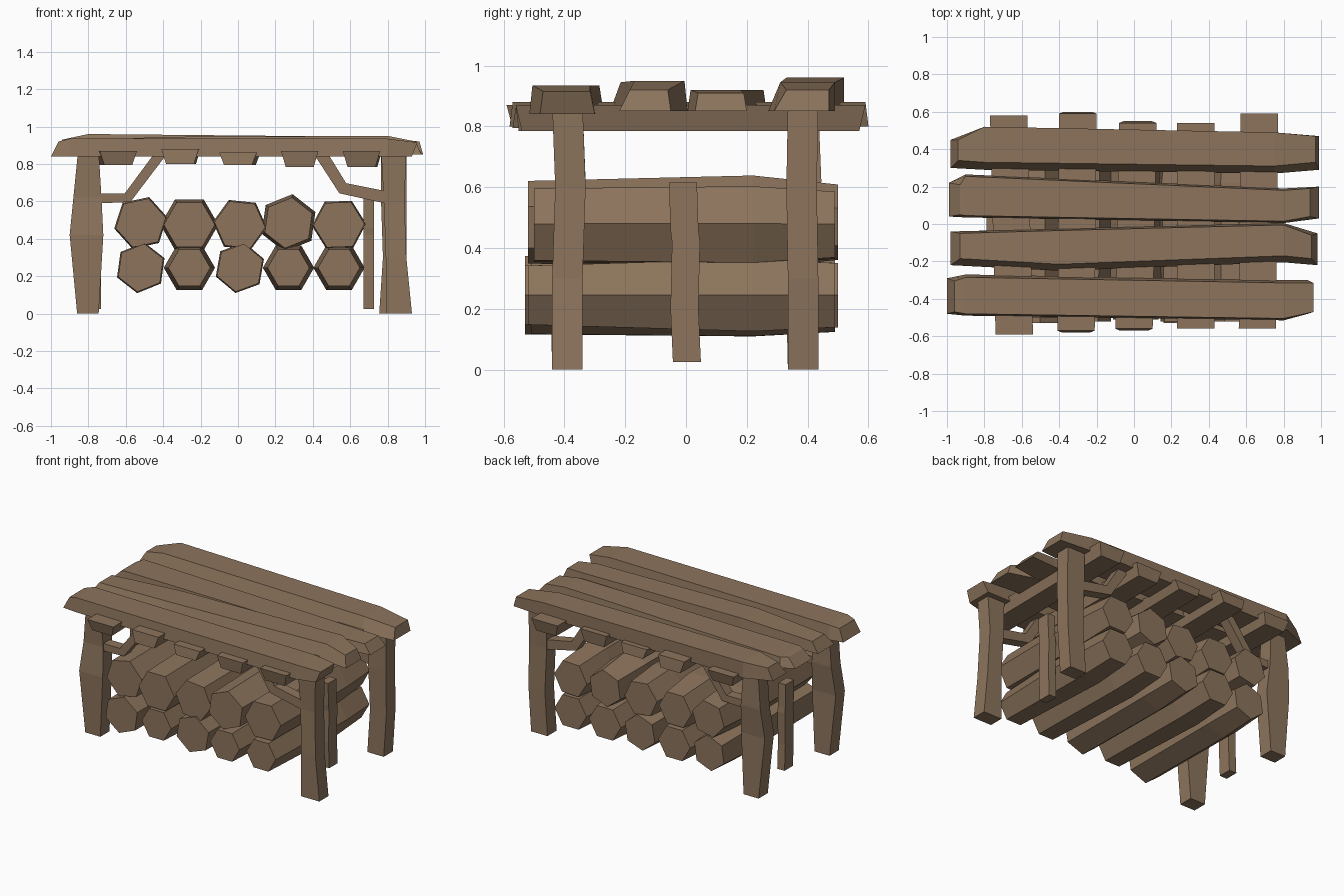
import bpy, bmesh, math
from mathutils import Vector

cube = bpy.data.objects.get("Cube")
if cube:
    bpy.data.objects.remove(cube, do_unlink=True)

wood = bpy.data.materials.new("weathered brown wood")
wood_colour = (0.262, 0.174, 0.107, 1)
wood.diffuse_color = wood_colour
wood.use_nodes = True
wood.node_tree.nodes["Principled BSDF"].inputs["Base Color"].default_value = wood_colour


def loft(name, rings):
    """Skin a list of equal-length point rings and cap both ends."""
    bm = bmesh.new()
    loops = [[bm.verts.new(point) for point in ring] for ring in rings]
    count = len(loops[0])
    for lower, upper in zip(loops, loops[1:]):
        for i in range(count):
            j = (i + 1) % count
            bm.faces.new((lower[i], lower[j], upper[j], upper[i]))
    bm.faces.new(loops[0])
    bm.faces.new(loops[-1])
    bmesh.ops.recalc_face_normals(bm, faces=bm.faces)
    mesh = bpy.data.meshes.new(name)
    bm.to_mesh(mesh)
    bm.free()
    mesh.materials.append(wood)
    part = bpy.data.objects.new(name, mesh)
    bpy.context.collection.objects.link(part)
    return part


def upright(name, stations, half_depth, y):
    """Post from (z, x left, x right, y drift) stations."""
    rings = []
    for z, left, right, drift in stations:
        front, back = y + drift - half_depth, y + drift + half_depth
        rings.append([(left, front, z), (right, front, z), (right, back, z), (left, back, z)])
    return loft(name, rings)


def plank(name, stations, bottom, lean_front, lean_back, slants):
    """Roof board from (x, y front, y back, top z); leans inset the top edges,
    slants shift the top of each end along x."""
    rings = []
    for i, (x, front, back, top) in enumerate(stations):
        shift = slants[0] if i == 0 else slants[1] if i == len(stations) - 1 else 0
        rings.append([(x, front, bottom), (x, back, bottom),
                      (x + shift, back - lean_back, top),
                      (x + shift, front + lean_front, top)])
    return loft(name, rings)


def beam(name, x_front, x_back, y_front, y_back, skew, low, high):
    """Trapezoid roof support running front to back, with skewed ends."""
    rings = []
    for x, y, tilt in ((x_front, y_front, -skew), (x_back, y_back, skew)):
        rings.append([(x - 0.075, y - tilt, low), (x + 0.075, y - tilt, low),
                      (x + 0.1, y, high), (x - 0.1, y, high)])
    return loft(name, rings)


def log(name, x, z, turn, radii, front, back):
    """Six-sided log, slightly swollen between its ends."""
    rings = []
    for y, radius in zip((front, 0.22, back), radii):
        ring = []
        for i in range(6):
            angle = math.radians(turn + 60 * i)
            ring.append((x + radius * math.cos(angle), y, z + radius * math.sin(angle)))
        rings.append(ring)
    return loft(name, rings)


def brace(name, path, y, half_width, thickness):
    """Bent bracket following (x, z) points."""
    points = [Vector(p) for p in path]
    rings = []
    for i, p in enumerate(points):
        along = (points[min(i + 1, len(points) - 1)] - points[max(i - 1, 0)]).normalized()
        off = Vector((-along.y, along.x)) * thickness / 2
        a, b = p - off, p + off
        rings.append([(a.x, y - half_width, a.y), (a.x, y + half_width, a.y),
                      (b.x, y + half_width, b.y), (b.x, y - half_width, b.y)])
    return loft(name, rings)


# Corner legs
left_leg = [(0, -0.86, -0.745, 0), (0.42, -0.9, -0.72, -0.01),
            (0.62, -0.88, -0.73, 0.01), (0.87, -0.855, -0.745, 0)]
right_leg = [(0, 0.79, 0.93, 0), (0.3, 0.79, 0.9, 0),
             (0.6, 0.78, 0.89, 0.01), (0.87, 0.765, 0.9, 0)]
back_right_leg = [(0, 0.755, 0.88, 0), (0.3, 0.775, 0.9, 0),
                  (0.6, 0.765, 0.9, -0.005), (0.87, 0.765, 0.9, 0)]
upright("front_right_leg", left_leg, 0.05, -0.39)
upright("back_right_leg", left_leg, 0.05, 0.385)
upright("front_left_leg", right_leg, 0.05, -0.39)
upright("back_left_leg", back_right_leg, 0.05, 0.385)

# Thin middle posts
for side, x in (("right", -0.76), ("left", 0.7)):
    stations = [(z, x - 0.028, x + 0.028, drift) for z, drift in
                ((0.025, 0.003), (0.2, -0.005), (0.42, 0), (0.46, -0.005), (0.615, -0.01))]
    upright(side + "_thin_post", stations, 0.046, 0)

# Angled braces beside every leg
for place, y in (("front", -0.39), ("back", 0.39)):
    brace(place + "_right_brace", [(-0.78, 0.615), (-0.59, 0.62), (-0.41, 0.86)], y, 0.035, 0.055)
    brace(place + "_left_brace", [(0.8, 0.62), (0.56, 0.67), (0.44, 0.86)], y, 0.035, 0.065)

# Roof supports
beam("roof_beam_a", -0.64, -0.67, -0.59, 0.58, 0.02, 0.795, 0.87)
beam("roof_beam_b", -0.31, -0.3, -0.57, 0.59, -0.01, 0.8, 0.88)
beam("roof_beam_c", 0, 0.02, -0.56, 0.54, -0.01, 0.795, 0.86)
beam("roof_beam_d", 0.33, 0.33, -0.56, 0.54, 0.01, 0.785, 0.87)
beam("roof_beam_e", 0.66, 0.67, -0.56, 0.59, 0.02, 0.785, 0.87)

# Roof boards
plank("roof_board_back",
      [(-0.98, 0.3, 0.45, 0.93), (-0.8, 0.29, 0.52, 0.96), (0.75, 0.27, 0.49, 0.945),
       (0.99, 0.29, 0.47, 0.92)], 0.85, 0.04, 0, (0.04, -0.02))
plank("roof_board_mid_back",
      [(-0.99, 0.04, 0.22, 0.91), (-0.9, 0.035, 0.265, 0.92), (0.8, 0.005, 0.19, 0.92),
       (0.99, 0.03, 0.2, 0.91)], 0.85, 0.01, 0.01, (0.06, -0.05))
plank("roof_board_mid_front",
      [(-0.98, -0.22, -0.04, 0.92), (-0.4, -0.25, -0.025, 0.945), (0.8, -0.205, 0.005, 0.95),
       (0.98, -0.22, -0.05, 0.92)], 0.85, 0.035, 0.01, (0.05, -0.03))
plank("roof_board_front",
      [(-1, -0.48, -0.29, 0.92), (-0.9, -0.49, -0.27, 0.935), (0.8, -0.515, -0.3, 0.935),
       (0.93, -0.48, -0.3, 0.915)], 0.84, 0.01, 0.015, (0.04, 0.03))

# Stacked logs
columns = (-0.52, -0.26, 0.01, 0.27, 0.54)
upper_turns = (12, 0, -6, 22, 2)
lower_turns = (22, 0, 20, 0, 0)
for i, x in enumerate(columns):
    swell = 0.015 if i % 2 else 0.005
    log(f"upper_log_{i + 1}", x, 0.475 + 0.01 * (i % 3 == 0), upper_turns[i],
        (0.137, 0.14 + swell, 0.125), -0.5 - 0.02 * (i % 2), 0.5 - 0.01 * (i % 3))
    log(f"lower_log_{i + 1}", x, 0.245, lower_turns[i],
        (0.13 if i in (0, 2) else 0.112, 0.137, 0.122), -0.53 + 0.01 * (i % 3), 0.49 + 0.01 * (i % 2))
